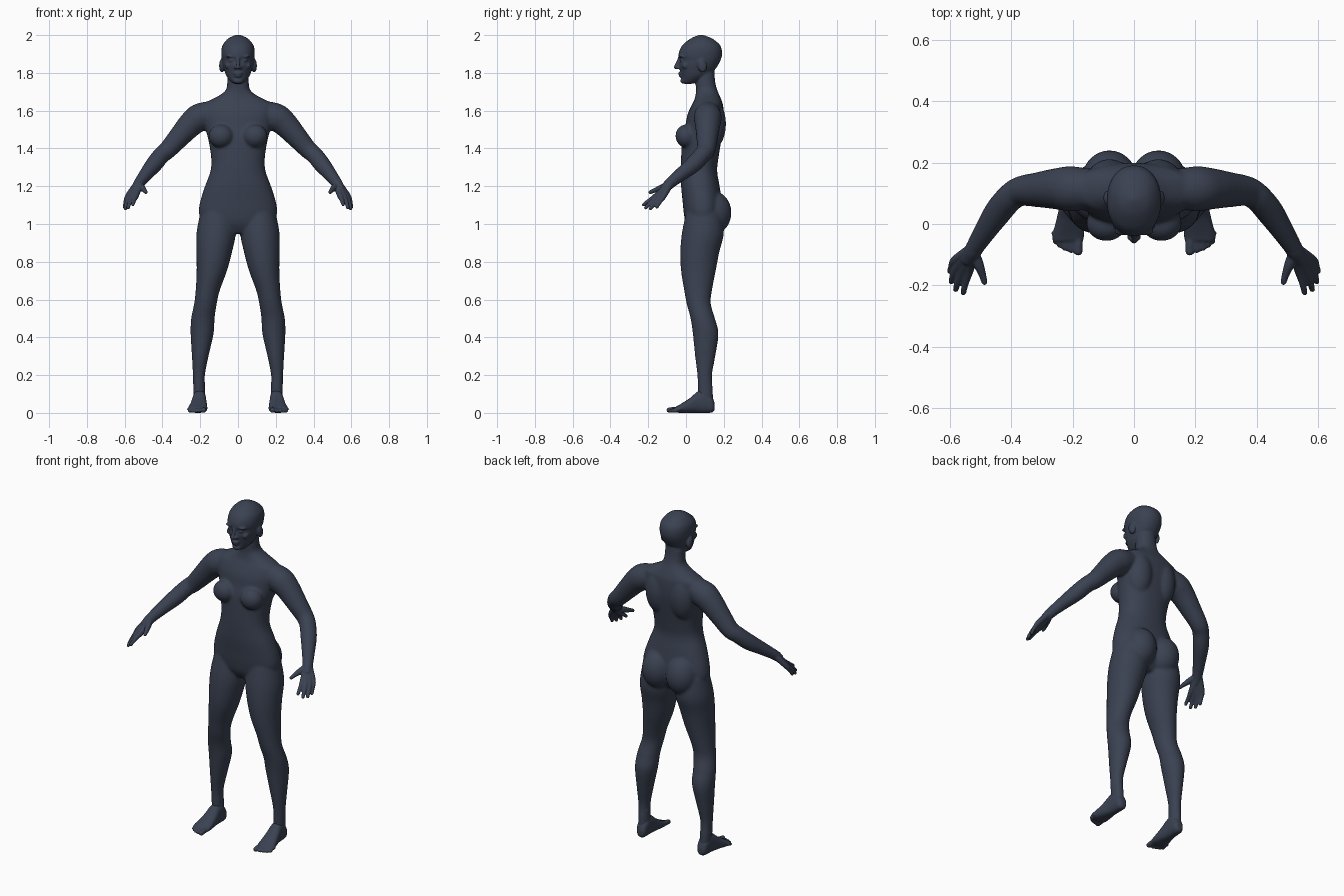
import bpy, bmesh, math
from mathutils import Vector, Matrix

skin = bpy.data.materials.new("dark slate")
skin.diffuse_color = (0.042, 0.053, 0.082, 1)


def spline(rows, steps=5):
    """Catmull-Rom resampling of rows of numbers."""
    out, n = [], len(rows)
    for i in range(n - 1):
        a, b, c, d = (rows[max(i - 1, 0)], rows[i], rows[i + 1], rows[min(i + 2, n - 1)])
        for k in range(steps):
            t = k / steps
            out.append([0.5 * (2 * q + (r - p) * t + (2 * p - 5 * q + 4 * r - s) * t * t
                        + (3 * q - p - 3 * r + s) * t ** 3) for p, q, r, s in zip(a, b, c, d)])
    return out + [list(rows[-1])]


def loft(bm, rings, power=2.0, sides=40):
    """Skin a closed solid over (centre, u, v) superellipse rings."""
    loops = []
    for c, u, v in rings:
        loop = []
        for i in range(sides):
            a = 2 * math.pi * i / sides
            ca, sa = math.cos(a), math.sin(a)
            loop.append(bm.verts.new(c + u * math.copysign(abs(ca) ** (2 / power), ca)
                                     + v * math.copysign(abs(sa) ** (2 / power), sa)))
        loops.append(loop)
    for A, B in zip(loops, loops[1:]):
        for i in range(sides):
            j = (i + 1) % sides
            bm.faces.new((A[i], A[j], B[j], B[i]))
    bm.faces.new(loops[0])
    bm.faces.new(loops[-1])


def column(bm, rows, s=1, power=2.0):
    """Upright part: rows of z, x centre, x radius, y front, y back."""
    loft(bm, [(Vector((s * x, (f + b) / 2, z)), Vector((max(r, .003), 0, 0)),
               Vector((0, max((b - f) / 2, .003), 0))) for z, x, r, f, b in spline(rows)], power)


def tube(bm, rows, s=1, sides=20):
    """Round limb: rows of x, y, z, radius, with ball ends."""
    pts = [(Vector((s * x, y, z)), r) for x, y, z, r in spline(rows)]
    rings = []
    for i, (p, r) in enumerate(pts):
        d = (pts[min(i + 1, len(pts) - 1)][0] - pts[max(i - 1, 0)][0]).normalized()
        u = d.cross(Vector((0.3, 0.2, 1))).normalized()
        rings.append((p, u * r, d.cross(u) * r))
    loft(bm, rings, 2, sides)
    for p, r in (pts[0], pts[-1]):
        ball(bm, p, (r, r, r))


def ball(bm, c, radii, tilt=0):
    m = Matrix.Translation(c) @ Matrix.Rotation(tilt, 4, 'X') @ Matrix.Diagonal((*radii, 1))
    bmesh.ops.create_uvsphere(bm, u_segments=24, v_segments=16, radius=1, matrix=m)


def finish(bm, name, voxel, smooth):
    """Fuse the overlapping solids into one smooth skin."""
    bmesh.ops.recalc_face_normals(bm, faces=bm.faces)
    me = bpy.data.meshes.new(name)
    bm.to_mesh(me)
    bm.free()
    me.materials.append(skin)
    ob = bpy.data.objects.new(name, me)
    bpy.context.collection.objects.link(ob)
    m = ob.modifiers.new("fuse", 'REMESH')
    m.mode, m.voxel_size, m.use_smooth_shade = 'VOXEL', voxel, True
    m = ob.modifiers.new("soften", 'SMOOTH')
    m.factor, m.iterations = 0.5, smooth


# Body: torso, neck, arms and legs
bm = bmesh.new()
column(bm, [(.95, 0, .10, .03, .14), (1.0, 0, .185, .0, .18), (1.06, 0, .207, -.012, .19),
            (1.12, 0, .2, -.018, .19), (1.2, 0, .175, -.026, .178), (1.28, 0, .146, -.028, .165),
            (1.35, 0, .142, -.026, .172), (1.45, 0, .158, -.02, .188), (1.52, 0, .178, -.004, .198),
            (1.58, 0, .19, .008, .2), (1.63, 0, .19, .03, .196), (1.655, 0, .15, .043, .188),
            (1.68, 0, .1, .05, .178), (1.71, 0, .064, .053, .165), (1.75, 0, .057, .05, .155),
            (1.8, 0, .055, .05, .15)], power=2.25)
for s in (1, -1):
    ball(bm, (s * .09, .002, 1.465), (.066, .058, .062), .2)     # chest
    ball(bm, (s * .08, .132, 1.53), (.08, .08, .14))             # shoulder blade
    ball(bm, (s * .08, .142, 1.06), (.092, .099, .115))          # seat
    tube(bm, [(.12, .115, 1.595, .06), (.2, .115, 1.566, .074), (.25, .115, 1.528, .068),
              (.31, .112, 1.462, .058), (.37, .107, 1.395, .049), (.405, .085, 1.365, .046),
              (.445, .038, 1.315, .045), (.49, -.03, 1.26, .036), (.525, -.085, 1.215, .029),
              (.534, -.1, 1.2, .027)], s)                        # arm
    column(bm, [(1.06, .11, .09, .0, .19), (.95, .116, .104, -.022, .2), (.85, .126, .094, -.03, .176),
                (.75, .139, .08, -.026, .157), (.65, .16, .064, -.01, .138), (.58, .172, .06, .003, .131),
                (.5, .186, .062, .024, .153), (.42, .19, .061, .036, .172), (.3, .2, .044, .048, .155),
                (.2, .207, .032, .06, .138), (.12, .206, .031, .063, .142), (.05, .204, .03, .066, .145)],
           s)                                                    # leg
finish(bm, "body", .007, 10)

# Head with face features and ears
bm = bmesh.new()
column(bm, [(1.742, 0, .022, -.008, .03), (1.755, 0, .04, -.02, .07), (1.785, 0, .062, -.024, .12),
            (1.82, 0, .074, -.033, .155), (1.845, 0, .081, -.037, .172), (1.867, 0, .085, -.032, .183),
            (1.89, 0, .088, -.04, .19), (1.92, 0, .088, -.034, .19), (1.95, 0, .08, -.016, .178),
            (1.98, 0, .055, .022, .142), (1.994, 0, .03, .05, .11), (2.002, 0, .008, .075, .085)], power=2.15)
column(bm, [(1.7, 0, .058, .055, .16), (1.75, 0, .056, .05, .154), (1.82, 0, .055, .05, .15)])  # neck top
tube(bm, [(0, -.034, 1.882, .008), (0, -.046, 1.85, .009), (0, -.053, 1.831, .012)])            # nose
ball(bm, (0, -.026, 1.797), (.024, .016, .008))                  # upper lip
ball(bm, (0, -.024, 1.784), (.02, .016, .008))                   # lower lip
ball(bm, (0, -.014, 1.758), (.026, .016, .016))                  # chin
for s in (1, -1):
    ball(bm, (s * .014, -.042, 1.827), (.009, .012, .008))       # nostril
    ball(bm, (s * .033, -.018, 1.866), (.017, .016, .01))        # eye
    ball(bm, (s * .036, -.022, 1.887), (.03, .016, .007))        # brow
    ball(bm, (s * .05, -.002, 1.838), (.02, .02, .018))          # cheek
    ball(bm, (s * .086, .085, 1.838), (.014, .024, .037), .25)   # ear
finish(bm, "head", .005, 4)

# Hands: each finger runs from the wrist through its knuckle to the tip
fingers = [
    [(.524, -.09, 1.208, .018), (.508, -.13, 1.192, .017), (.495, -.165, 1.178, .0125), (.488, -.19, 1.168, .01)],
    [(.524, -.09, 1.21, .021), (.54, -.152, 1.153, .0165), (.55, -.192, 1.126, .0115), (.557, -.224, 1.103, .0095)],
    [(.528, -.09, 1.21, .021), (.558, -.148, 1.148, .0165), (.574, -.188, 1.113, .0115), (.582, -.213, 1.086, .0095)],
    [(.532, -.088, 1.21, .021), (.573, -.136, 1.145, .016), (.59, -.168, 1.107, .0115), (.596, -.188, 1.082, .0095)],
    [(.534, -.086, 1.21, .02), (.584, -.118, 1.147, .0145), (.596, -.139, 1.115, .0105), (.601, -.154, 1.09, .009)]]
for s, side in ((1, "left"), (-1, "right")):
    bm = bmesh.new()
    tube(bm, [(.505, -.053, 1.24, .03), (.524, -.085, 1.215, .029), (.54, -.112, 1.188, .025)], s)
    for f in fingers:
        tube(bm, f, s)
    finish(bm, side + "_hand", .004, 4)

    # Foot: sections of y, x centre, half width, bottom, top, then five toes
    bm = bmesh.new()
    sole = [(.152, .2, .016, .015, .05), (.138, .202, .029, .002, .085), (.105, .203, .034, 0, .12),
            (.065, .205, .037, 0, .115), (.02, .208, .044, 0, .078), (-.03, .213, .051, 0, .046),
            (-.056, .214, .048, .003, .032)]
    loft(bm, [(Vector((s * x, y, (b + t) / 2)), Vector((w, 0, 0)), Vector((0, 0, (t - b) / 2)))
              for y, x, w, b, t in spline(sole)], 2.4)
    tube(bm, [(.203, .105, .16, .028), (.204, .105, .06, .03)], s)
    for x, tip, r in ((.182, -.089, .0145), (.206, -.085, .0105), (.225, -.078, .0105),
                      (.242, -.069, .01), (.256, -.056, .01)):
        tube(bm, [(x + .004, -.03, .02, r), (x, (tip - .03) / 2, .018, r), (x, tip, r, r)], s)
    finish(bm, side + "_foot", .005, 3)
